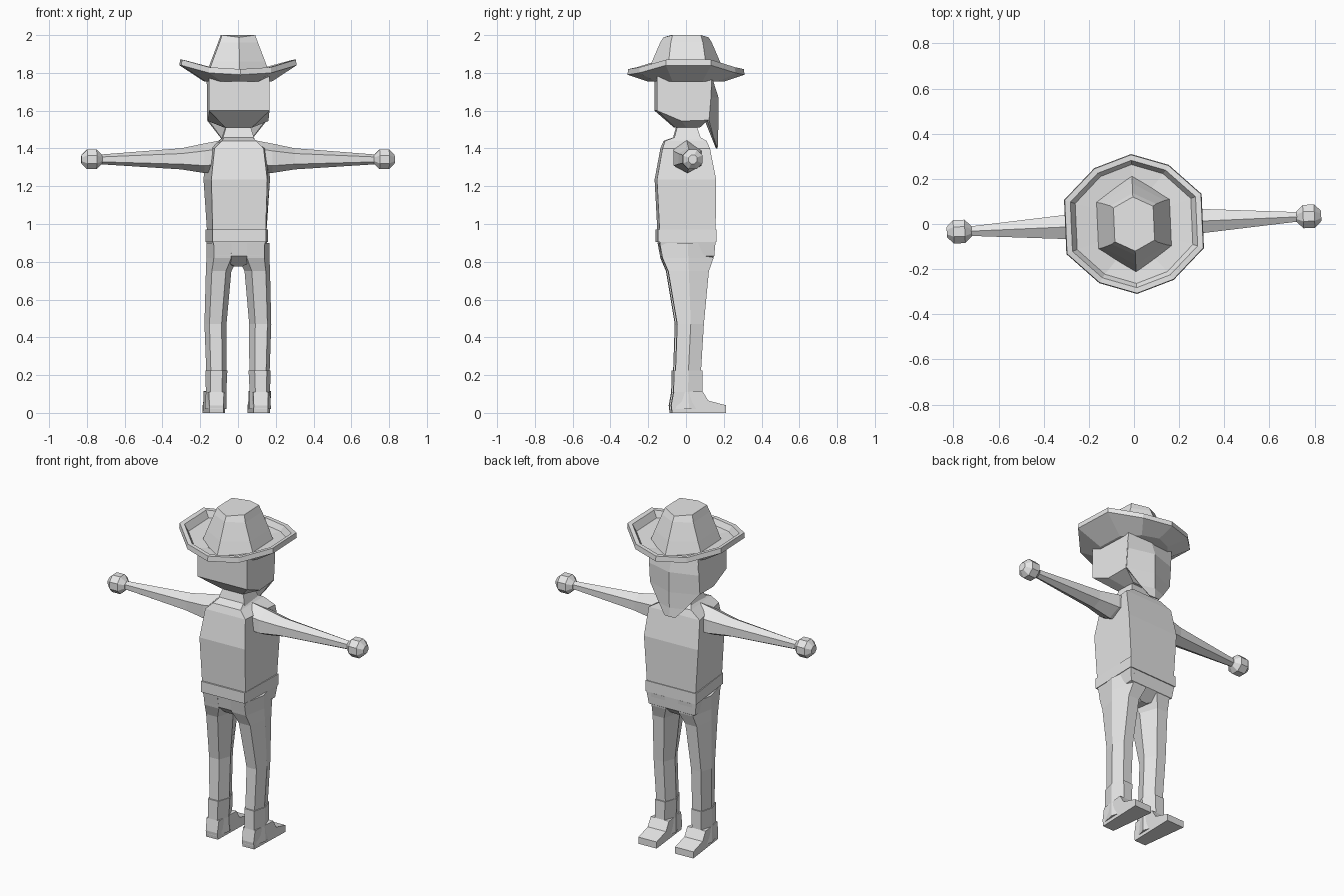
import bpy
import bmesh
from math import cos, sin, pi, radians

cube = bpy.data.objects.get("Cube")
if cube:
    bpy.data.objects.remove(cube)

grey = bpy.data.materials.new("plain grey")
grey.use_nodes = True
grey.diffuse_color = (0.8, 0.8, 0.8, 1)
grey.node_tree.nodes["Principled BSDF"].inputs["Base Color"].default_value = (0.8, 0.8, 0.8, 1)

TURN = radians(2.5)  # the whole figure stands slightly turned


def loft(name, rings, side=1):
    """Skin closed rings of equal length, cap both ends; side=-1 mirrors in x."""
    bm = bmesh.new()
    loops = [[bm.verts.new((side * x, y, z)) for x, y, z in ring] for ring in rings]
    count = len(loops[0])
    for low, high in zip(loops, loops[1:]):
        for i in range(count):
            j = (i + 1) % count
            bm.faces.new((low[i], low[j], high[j], high[i]))
    bm.faces.new(loops[0])
    bm.faces.new(loops[-1])
    bmesh.ops.recalc_face_normals(bm, faces=bm.faces)
    mesh = bpy.data.meshes.new(name)
    bm.to_mesh(mesh)
    bm.free()
    mesh.materials.append(grey)
    obj = bpy.data.objects.new(name, mesh)
    obj.rotation_euler.z = TURN
    bpy.context.collection.objects.link(obj)
    return obj


def pair(name, rings):
    loft("left_" + name, rings)
    loft("right_" + name, rings, -1)


def box(z, front_x, back_x, front_y, back_y):
    """Four-cornered ring, with its own width at front and back."""
    return [(-front_x, front_y, z), (front_x, front_y, z),
            (back_x, back_y, z), (-back_x, back_y, z)]


def leg_ring(z, inner, outer, front, back):
    """Six-sided leg section with a ridge on each side."""
    w, mid = outer - inner, (front + back) / 2
    a, b = inner + w / 4, outer - w / 5
    return [(a, front, z), (b, front, z), (outer, mid, z),
            (b, back, z), (a, back, z), (inner, mid, z)]


def round_ring(x, ry, rz, sides, z, phase=0):
    """Polygon around the arm axis."""
    angles = [2 * pi * i / sides + phase for i in range(sides)]
    return [(x, ry * cos(a), z + rz * sin(a)) for a in angles]


# Torso, belt, hips and neck
loft("torso", [box(0.95, 0.14, 0.157, -0.145, 0.15),
               box(1.235, 0.148, 0.176, -0.16, 0.152),
               box(1.4, 0.13, 0.165, -0.13, 0.12),
               box(1.44, 0.09, 0.1, -0.115, 0.105),
               box(1.46, 0.075, 0.075, -0.06, 0.07)])
loft("belt", [box(0.905, 0.142, 0.165, -0.155, 0.155),
              box(0.97, 0.142, 0.165, -0.155, 0.155)])
loft("hips", [box(0.91, 0.14, 0.162, -0.145, 0.15),
              box(0.83, 0.12, 0.15, -0.132, 0.143),
              box(0.775, 0.02, 0.02, -0.07, 0.08)])
loft("neck", [box(1.44, 0.088, 0.088, -0.07, 0.08),
              box(1.53, 0.06, 0.06, -0.045, 0.05)])

# Legs and boots
pair("leg", [leg_ring(0.9, 0.0, 0.166, -0.145, 0.15),
             leg_ring(0.82, 0.0, 0.167, -0.13, 0.14),
             leg_ring(0.75, 0.035, 0.17, -0.1, 0.115),
             leg_ring(0.47, 0.06, 0.177, -0.053, 0.088),
             leg_ring(0.22, 0.06, 0.168, -0.062, 0.073)])
pair("boot_shaft", [leg_ring(0.225, 0.056, 0.173, -0.07, 0.08),
                    leg_ring(0.11, 0.062, 0.17, -0.072, 0.08),
                    leg_ring(0.02, 0.06, 0.175, -0.083, 0.1)])
foot = [(-0.072, 0.11), (-0.085, 0.04), (-0.08, 0), (0.205, 0),
        (0.205, 0.04), (0.11, 0.065), (0.08, 0.115)]


def foot_side(heel_x, toe_x):
    return [(heel_x + (toe_x - heel_x) * min(1, (y + 0.085) / 0.15), y, z) for y, z in foot]


pair("foot", [foot_side(0.08, 0.06), foot_side(0.155, 0.178)])

# Arms and hands
pair("arm", [round_ring(0.08, 0.085, 0.085, 6, 1.36, pi / 6),
             round_ring(0.18, 0.085, 0.078, 6, 1.348, pi / 6),
             round_ring(0.3, 0.062, 0.056, 6, 1.345, pi / 6),
             round_ring(0.74, 0.023, 0.025, 6, 1.342, pi / 6)])
pair("hand", [round_ring(x, r, r, 8, 1.342, pi / 8)
              for x, r in ((0.72, 0.025), (0.75, 0.056), (0.8, 0.056), (0.83, 0.025))])


# Head with a sloping jaw
def head_ring(zs, x, ys):
    left = [(x, y, z) for y, z in zip(ys, zs)]
    return left + [(-x, y, z) for x, y, z in reversed(left)]


loft("head", [head_ring((1.51, 1.51, 1.51), 0.07, (-0.06, 0, 0.07)),
              head_ring((1.6, 1.545, 1.55), 0.16, (-0.16, -0.03, 0.11)),
              head_ring((1.79, 1.79, 1.79), 0.16, (-0.16, -0.03, 0.13))])


# Cloth hanging from the head, with a centre ridge
def cloth_ring(z, x, edge_y, ridge_y, inner_y):
    return [(-x, edge_y, z), (0, ridge_y, z), (x, edge_y, z),
            (x * 0.95, inner_y, z), (-x * 0.95, inner_y, z)]


loft("hanging_cloth", [cloth_ring(1.4, 0.035, 0.165, 0.168, 0.16),
                       cloth_ring(1.455, 0.085, 0.143, 0.17, 0.14),
                       cloth_ring(1.55, 0.16, 0.115, 0.172, 0.105),
                       cloth_ring(1.67, 0.16, 0.125, 0.172, 0.1),
                       cloth_ring(1.78, 0.16, 0.13, 0.135, 0.1)])

# Hat brim: a ten-sided outline that rises at the sides
quarter = [(0, -0.31, 0), (0.165, -0.255, 0.01), (0.305, -0.12, 0.05)]
half = quarter + [(x, -y, lift) for x, y, lift in reversed(quarter)]
outline = half + [(-x, y, lift) for x, y, lift in reversed(half[1:-1])]


def brim_ring(z, sx, sy, rise):
    return [(x * sx, y * sy, z + lift * rise) for x, y, lift in outline]


loft("hat_brim", [brim_ring(1.755, 0.58, 0.66, 0),
                  brim_ring(1.79, 1, 1, 1),
                  brim_ring(1.82, 0.99, 0.99, 1),
                  brim_ring(1.82, 0.91, 0.91, 0.9),
                  brim_ring(1.79, 0.84, 0.85, 0.7),
                  brim_ring(1.785, 0.5, 0.6, 0.3)])


# Hat crown: six-sided, dented along the middle
def crown_ring(z, x, y, tip, dent=0):
    return [(0, -tip, z - dent), (x, -y, z), (x, y, z),
            (0, tip, z - dent), (-x, y, z), (-x, -y, z)]


loft("hat_crown", [crown_ring(1.78, 0.17, 0.105, 0.215),
                   crown_ring(1.86, 0.14, 0.098, 0.18),
                   crown_ring(1.96, 0.102, 0.085, 0.137),
                   crown_ring(2.0, 0.088, 0.075, 0.12, 0.012)])
